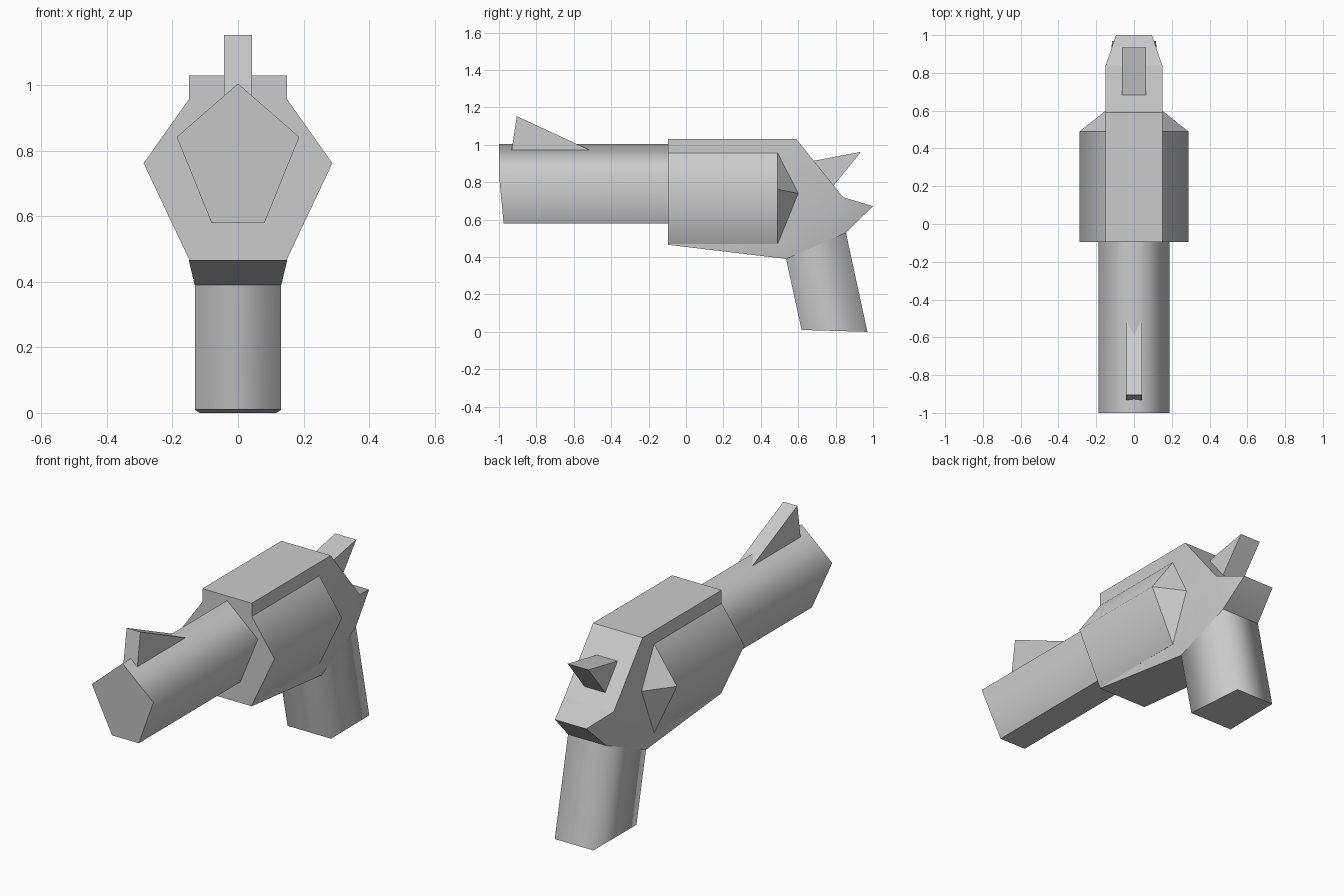
import bpy, bmesh, math

cube = bpy.data.objects.get("Cube")
if cube:
    bpy.data.objects.remove(cube, do_unlink=True)

grey = bpy.data.materials.new("plain grey")
grey.use_nodes = True
grey.diffuse_color = (0.6, 0.6, 0.6, 1)
grey.node_tree.nodes["Principled BSDF"].inputs["Base Color"].default_value = (0.6, 0.6, 0.6, 1)


def finish(name, bm, soft=None):
    """Make the object; edges chosen by soft(a, b) are shaded smooth."""
    bmesh.ops.recalc_face_normals(bm, faces=bm.faces)
    mesh = bpy.data.meshes.new(name)
    bm.to_mesh(mesh)
    bm.free()
    mesh.materials.append(grey)
    for p in mesh.polygons:
        p.use_smooth = True
    mesh.set_sharp_from_angle(angle=math.radians(30))
    if soft:
        for e in mesh.edges:
            a, b = (mesh.vertices[i].co for i in e.vertices)
            if soft(a, b):
                e.use_edge_sharp = False
    obj = bpy.data.objects.new(name, mesh)
    bpy.context.collection.objects.link(obj)
    return obj


def loft(name, ring_a, ring_b, caps=None, soft=None):
    """Join two matching rings; caps lists the faces closing each end."""
    bm = bmesh.new()
    a = [bm.verts.new(p) for p in ring_a]
    b = [bm.verts.new(p) for p in ring_b]
    n = len(a)
    if caps:
        n = caps[0]
    for i in range(n):
        j = (i + 1) % n
        bm.faces.new((a[i], a[j], b[j], b[i]))
    for ring in (a, b):
        for cap in (caps[1] if caps else [range(n)]):
            bm.faces.new([ring[i] for i in cap])
    return finish(name, bm, soft)


def side_prism(name, profile, caps=None):
    """Profile points are (y, z, half width)."""
    return loft(name, [(-w, y, z) for y, z, w in profile],
                [(w, y, z) for y, z, w in profile], caps)


# Frame: outline of seven points, plus one point inside each side
frame = [(-0.095, 1.03, 0.15), (0.59, 1.03, 0.15), (0.84, 0.72, 0.15),
         (1.0, 0.672, 0.095), (0.855, 0.53, 0.117), (0.535, 0.39, 0.132),
         (-0.095, 0.465, 0.15), (0.49, 0.475, 0.15)]
side_prism("frame", frame, (7, [(0, 1, 2, 7, 6), (6, 7, 5), (7, 4, 5),
                                (7, 2, 4), (2, 3, 4)]))

# Cylinder: six-sided drum with a pointed rear on each side
bm = bmesh.new()
for s in (-1, 1):
    for y in (-0.095, 0.49):
        for x, z in ((0.15, 0.957), (0.288, 0.762), (0.15, 0.47)):
            bm.verts.new((s * x, y, z))
    bm.verts.new((s * 0.15, 0.6, 0.74))
bmesh.ops.convex_hull(bm, input=bm.verts)
bmesh.ops.dissolve_limit(bm, angle_limit=0.02, verts=bm.verts, edges=bm.edges)
finish("cylinder", bm, lambda a, b: abs(a.x) > 0.25 and abs(b.x) > 0.25
       and abs(a.y - b.y) > 0.1)

# Barrel: pentagon tube, muzzle cut back at the bottom
pentagon = [(0, 1.005), (0.187, 0.842), (0.081, 0.58), (-0.081, 0.58), (-0.187, 0.842)]
loft("barrel", [(x, -1 if z > 0.7 else -0.975, z) for x, z in pentagon],
     [(x, 0.0, z) for x, z in pentagon],
     soft=lambda a, b: a.z > 0.7 and b.z > 0.7 and abs(a.y - b.y) > 0.5)

# Grip: four-sided, tapering to the rear
loft("grip",
     [(-0.132, 0.535, 0.39), (0.132, 0.535, 0.39), (0.117, 0.855, 0.53), (-0.117, 0.855, 0.53)],
     [(-0.132, 0.618, 0.01), (0.132, 0.618, 0.01), (0.117, 0.97, 0), (-0.117, 0.97, 0)],
     soft=lambda a, b: abs(a.z - b.z) > 0.3)

# Sight and hammer wedges
side_prism("front_sight", [(y, z, 0.042) for y, z in
                           ((-0.905, 1.153), (-0.932, 0.972), (-0.515, 0.972))])
side_prism("hammer", [(y, z, 0.063) for y, z in
                      ((0.66, 0.91), (0.935, 0.962), (0.78, 0.77))])
